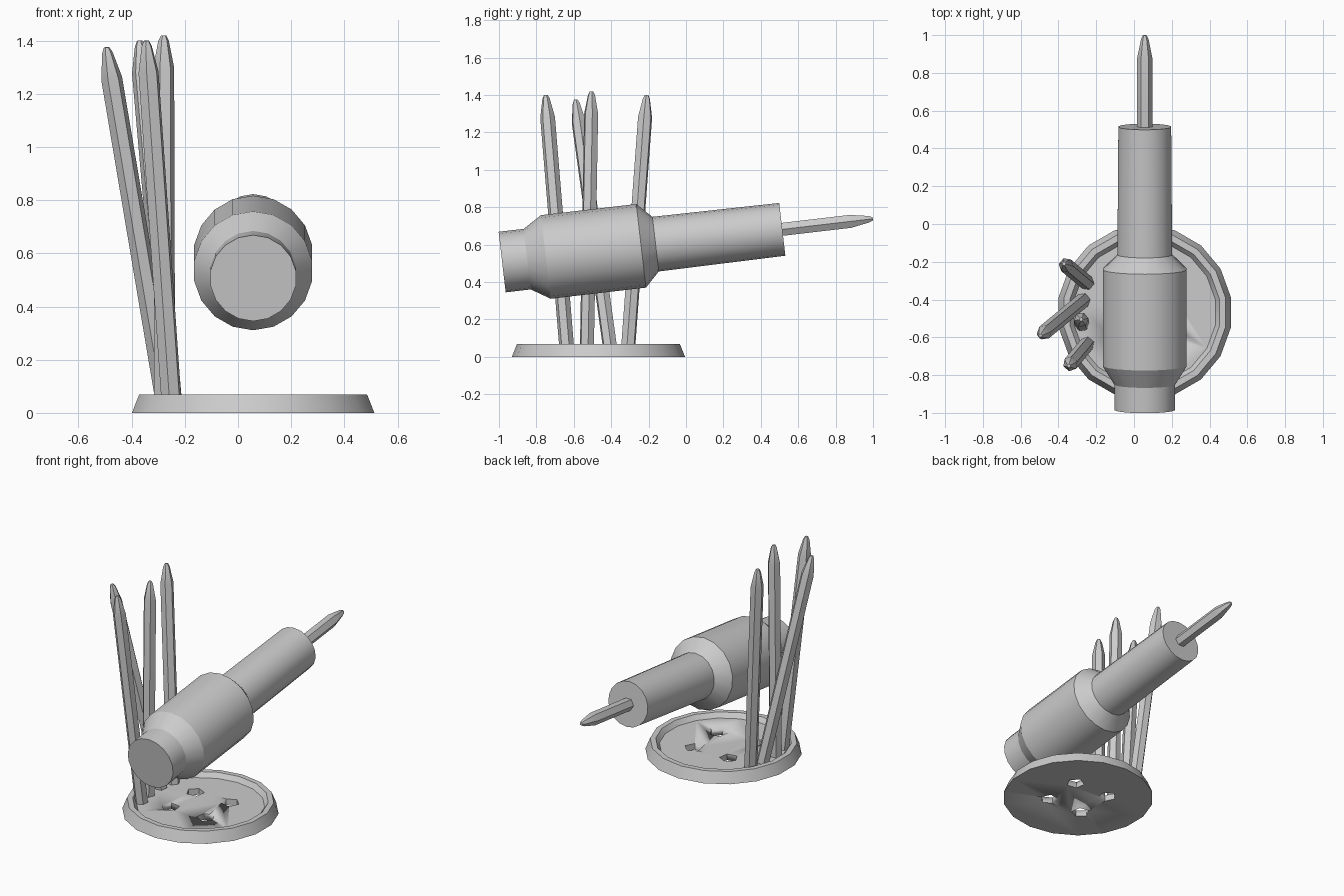
import bpy, math
from mathutils import Vector

if "Cube" in bpy.data.objects:
    bpy.data.objects.remove(bpy.data.objects["Cube"])


def lathe(name, profile, sides, start, end, roll=0.0):
    """Turn (radius, distance) points about the axis from start towards end."""
    start = Vector(start)
    axis = Vector(end) - start
    verts, faces = [], []
    for r, d in profile:
        for i in range(sides):
            a = roll + 2 * math.pi * i / sides
            verts.append((r * math.cos(a), r * math.sin(a), d))
    for k in range(len(profile) - 1):
        for i in range(sides):
            j = (i + 1) % sides
            faces.append((k * sides + i, k * sides + j,
                          (k + 1) * sides + j, (k + 1) * sides + i))
    last = (len(profile) - 1) * sides
    faces.append(tuple(reversed(range(sides))))
    faces.append(tuple(range(last, last + sides)))
    mesh = bpy.data.meshes.new(name)
    mesh.from_pydata(verts, [], faces)
    mesh.shade_smooth()
    mesh.set_sharp_from_angle(angle=math.radians(29))
    obj = bpy.data.objects.new(name, mesh)
    obj.location = start
    obj.rotation_euler = axis.to_track_quat('Z', 'Y').to_euler()
    bpy.context.collection.objects.link(obj)
    return obj


def rod(name, start, end):
    """Thin rod with a tapered, blunted point at its end."""
    n = (Vector(end) - Vector(start)).length
    return lathe(name, [(0.04, 0), (0.04, n - 0.12), (0.02, n - 0.02), (0.01, n)],
                 6, start, end)


CX, CY = 0.057, -0.468

# Shallow round tray with a raised rim
tray = lathe("tray", [(0.463, 0), (0.435, 0.07), (0.402, 0.07), (0.38, 0.04)],
             18, (CX, CY, 0), (CX, CY, 1), math.pi / 2)

# Four five-sided drain holes
for i in range(4):
    a = math.pi / 4 + i * math.pi / 2
    x, y = CX + 0.18 * math.cos(a), CY + 0.18 * math.sin(a)
    cutter = lathe("hole_cutter_%d" % (i + 1), [(0.055, 0), (0.055, 0.3)],
                   5, (x, y, -0.1), (x, y, 1), a)
    cutter.hide_render = True
    cutter.hide_set(True)
    cut = tray.modifiers.new("hole", 'BOOLEAN')
    cut.operation = 'DIFFERENCE'
    cut.solver = 'EXACT'
    cut.object = cutter

# Loose rods leaning outwards from the tray
rods = [((-0.276, -0.53, 0.04), (-0.28, -0.505, 1.42)),
        ((-0.27, -0.405, 0.04), (-0.495, -0.59, 1.375)),
        ((-0.25, -0.637, 0.04), (-0.345, -0.75, 1.40)),
        ((-0.25, -0.31, 0.04), (-0.37, -0.21, 1.40))]
for i, (a, b) in enumerate(rods):
    rod("loose_rod_%d" % (i + 1), a, b)

# Tilted tool: end cap, thick body and barrel in one turned shape
tail = Vector((CX, -0.983, 0.507))
aim = Vector((0, 1.498, 0.175)).normalized()
lathe("tool_body", [(0.163, 0), (0.163, 0.135), (0.225, 0.235), (0.225, 0.748),
                    (0.147, 0.826), (0.142, 1.508)],
      18, tail, tail + aim, math.pi / 2)

# Rod held in the barrel
rod("held_rod", tail + aim * 1.48, tail + aim * 1.995)
